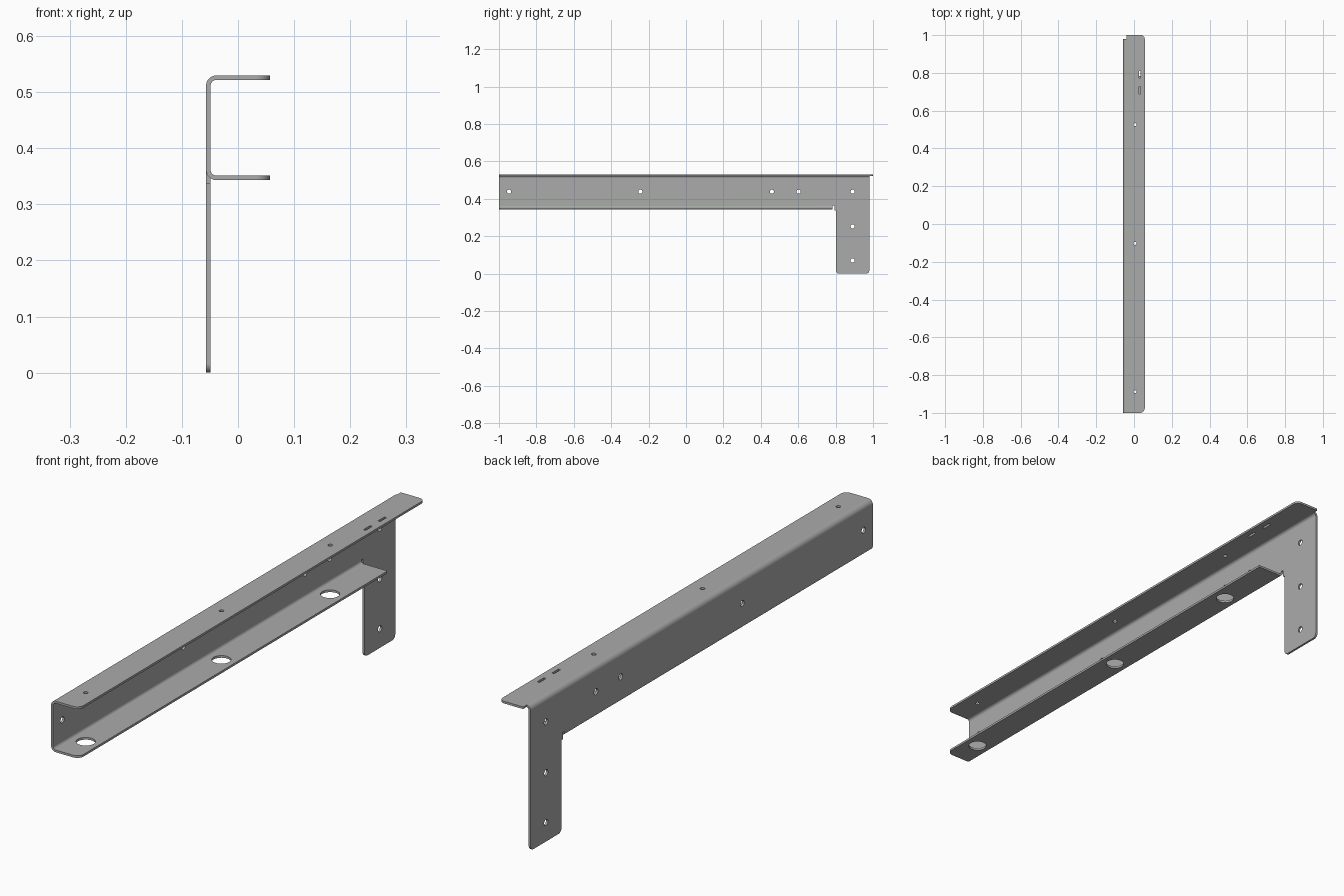
import bpy, bmesh, math
from mathutils import Vector

if "Cube" in bpy.data.objects:
    bpy.data.objects.remove(bpy.data.objects["Cube"])

T = 0.008                      # sheet thickness
R = 0.019                      # outer bend radius
X0, X1 = -0.057, 0.057         # web outer face, flange free edge
Z_TOP, Z_LOW = 0.53, 0.343     # outer faces of the two flanges
CX = X0 + R                    # bend centre in x
B_TOP, B_LOW = Z_TOP - R, Z_LOW + R
ARC = R * math.pi / 2
BEND_STEPS = 8


def up(x):
    """Flat-pattern height of a point on the top flange."""
    return B_TOP + ARC + x - CX


def low(x):
    """Flat-pattern height of a point on the lower flange."""
    return B_LOW - ARC - (x - CX)


def rounded(points, steps=6):
    """Closed outline from (y, u, corner radius); 90 degree corners."""
    out = []
    for i, (y, u, r) in enumerate(points):
        p = Vector((y, u))
        if r == 0:
            out.append(p)
            continue
        a = (Vector(points[i - 1][:2]) - p).normalized()
        b = (Vector(points[(i + 1) % len(points)][:2]) - p).normalized()
        c = p + (a + b) * r
        for k in range(steps + 1):
            t = k / steps * math.pi / 2
            out.append(c - b * r * math.cos(t) - a * r * math.sin(t))
    return out


def circle(y, u, r, n=32):
    return [Vector((y + r * math.cos(2 * math.pi * i / n),
                    u + r * math.sin(2 * math.pi * i / n))) for i in range(n)]


def slot(y, u, half_len, half_wid):
    r = half_wid * 0.3
    return rounded([(y - half_len, u - half_wid, r), (y + half_len, u - half_wid, r),
                    (y + half_len, u + half_wid, r), (y - half_len, u + half_wid, r)], 3)


def fold(y, u, w):
    """Flat sheet position (w = depth into the sheet) to folded position."""
    if u > B_TOP:
        s, sign, zc = u - B_TOP, 1, B_TOP
    elif u < B_LOW and y < 0.789:
        s, sign, zc = B_LOW - u, -1, B_LOW
    else:
        return Vector((X0 + w, y, u))
    a = min(s, ARC) / R
    run = max(0, s - ARC)
    return Vector((CX - (R - w) * math.cos(a) + run, y, zc + sign * (R - w) * math.sin(a)))


# Unfolded outline: lower flange, relief notch, leg, top flange
loops = [rounded([
    (-1, low(X1), 0.025), (0.784, low(X1), 0.003),
    (0.784, B_LOW + 0.001, 0), (0.794, B_LOW + 0.001, 0),
    (0.794, Z_LOW - 0.006, 0), (0.802, Z_LOW - 0.006, 0),
    (0.802, 0, 0.016), (0.98, 0, 0.016),
    (0.98, up(-0.041), 0), (1, up(-0.041), 0.004),
    (1, up(X1), 0.02), (-1, up(X1), 0.025)])]

# Screw holes in the web and leg
for y in (-0.946, -0.244, 0.459, 0.602, 0.891):
    loops.append(circle(y, 0.438, 0.011))
for z in (0.252, 0.070):
    loops.append(circle(0.891, z, 0.011))
# Small holes in the top flange with access holes below
for y in (-0.888, -0.103, 0.526):
    loops.append(circle(y, up(0.005), 0.008))
    loops.append(circle(y, low(0.005), 0.032))
# Slots in the top flange
for y in (0.708, 0.792):
    loops.append(slot(y, up(0.03), 0.019, 0.0045))

# Fill the flat pattern
bm = bmesh.new()
edges = []
for loop in loops:
    vs = [bm.verts.new((p.x, p.y, 0)) for p in loop]
    edges += [bm.edges.new((vs[i - 1], vs[i])) for i in range(len(vs))]
bmesh.ops.triangle_fill(bm, edges=edges, use_beauty=True, normal=(0, 0, 1))

# Cut across the bend zones
for start in (B_TOP, B_LOW - ARC):
    for i in range(BEND_STEPS + 1):
        u = start + ARC * i / BEND_STEPS
        bmesh.ops.bisect_plane(bm, geom=bm.verts[:] + bm.edges[:] + bm.faces[:],
                               dist=1e-6, plane_co=(0, u, 0), plane_no=(0, 1, 0))

# Thicken, then fold into the bracket
ext = bmesh.ops.extrude_face_region(bm, geom=bm.faces[:], use_keep_orig=True)
for v in ext["geom"]:
    if isinstance(v, bmesh.types.BMVert):
        v.co.z = T
for v in bm.verts:
    v.co = fold(*v.co)
bmesh.ops.recalc_face_normals(bm, faces=bm.faces[:])

mesh = bpy.data.meshes.new("folded_bracket")
bm.to_mesh(mesh)
bm.free()
bracket = bpy.data.objects.new("folded_bracket", mesh)
bpy.context.collection.objects.link(bracket)

# Dark grey steel
steel = bpy.data.materials.new("grey_steel")
steel.diffuse_color = (0.40, 0.41, 0.40, 1)
steel.use_nodes = True
steel.node_tree.nodes["Principled BSDF"].inputs["Base Color"].default_value = steel.diffuse_color
mesh.materials.append(steel)

bpy.context.view_layer.objects.active = bracket
bracket.select_set(True)
bpy.ops.object.shade_smooth_by_angle(angle=math.radians(30))
normals = bracket.modifiers.new("flat_panels", "WEIGHTED_NORMAL")
normals.keep_sharp = True
